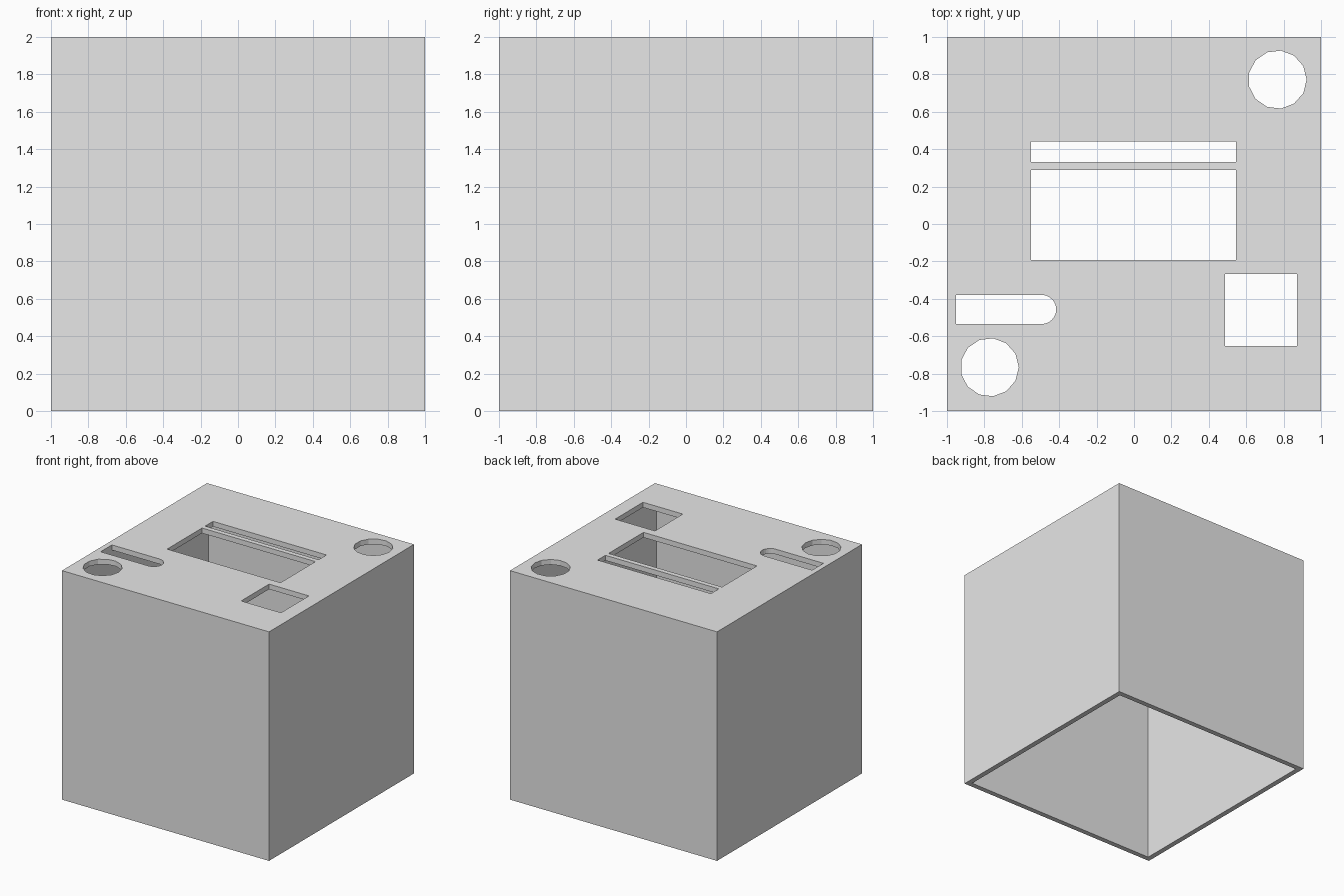
import bpy
import bmesh
from math import cos, sin, pi

default = bpy.data.objects.get("Cube")
if default:
    bpy.data.objects.remove(default, do_unlink=True)

WALL = 0.045
SIZE = 2.0

grey = bpy.data.materials.new("plain grey")
grey.use_nodes = True
grey.diffuse_color = (0.8, 0.8, 0.8, 1)
grey.node_tree.nodes["Principled BSDF"].inputs["Base Color"].default_value = (0.8, 0.8, 0.8, 1)


def prism(bm, outline, z0, z1):
    """Closed upright prism from a counter-clockwise outline."""
    low = [bm.verts.new((x, y, z0)) for x, y in outline]
    high = [bm.verts.new((x, y, z1)) for x, y in outline]
    bm.faces.new(low[::-1])
    bm.faces.new(high)
    n = len(outline)
    for i in range(n):
        j = (i + 1) % n
        bm.faces.new((low[i], low[j], high[j], high[i]))


def rect(x0, x1, y0, y1):
    return [(x0, y0), (x1, y0), (x1, y1), (x0, y1)]


def arc(cx, cy, r, start, sweep, count, steps):
    return [(cx + r * cos(start + sweep * i / steps),
             cy + r * sin(start + sweep * i / steps)) for i in range(count)]


def make_object(name, prisms):
    bm = bmesh.new()
    for outline, z0, z1 in prisms:
        prism(bm, outline, z0, z1)
    mesh = bpy.data.meshes.new(name)
    bm.to_mesh(mesh)
    bm.free()
    mesh.materials.append(grey)
    obj = bpy.data.objects.new(name, mesh)
    bpy.context.collection.objects.link(obj)
    return obj


def cut(target, cutter):
    """Subtract the cutter, then discard it."""
    cutter.hide_render = True
    mod = target.modifiers.new("cut", 'BOOLEAN')
    mod.operation = 'DIFFERENCE'
    mod.solver = 'EXACT'
    mod.object = cutter
    bpy.context.view_layer.objects.active = target
    bpy.ops.object.modifier_apply(modifier=mod.name)
    bpy.data.objects.remove(cutter, do_unlink=True)


# Outer block, hollowed from below
half = SIZE / 2
inner = half - WALL
housing = make_object("housing", [(rect(-half, half, -half, half), 0, SIZE)])
cavity = make_object("cavity_cutter", [(rect(-inner, inner, -inner, inner), -0.5, SIZE - WALL)])
cut(housing, cavity)

# Openings through the top panel
slot_y, slot_r = -0.457, 0.078
slot = [(-0.953, slot_y + slot_r), (-0.953, slot_y - slot_r)]
slot += arc(-0.494, slot_y, slot_r, -pi / 2, pi, 13, 12)
openings = [
    rect(-0.55, 0.546, -0.193, 0.289),        # main window
    rect(-0.55, 0.546, 0.332, 0.441),         # narrow strip
    rect(0.487, 0.872, -0.652, -0.267),       # square
    slot,                                     # round-ended slot
    arc(0.767, 0.772, 0.156, 0, 2 * pi, 13, 13),
    arc(-0.772, -0.766, 0.156, 0, 2 * pi, 13, 13),
]
cut(housing, make_object("opening_cutter", [(o, SIZE - 0.2, SIZE + 0.2) for o in openings]))
